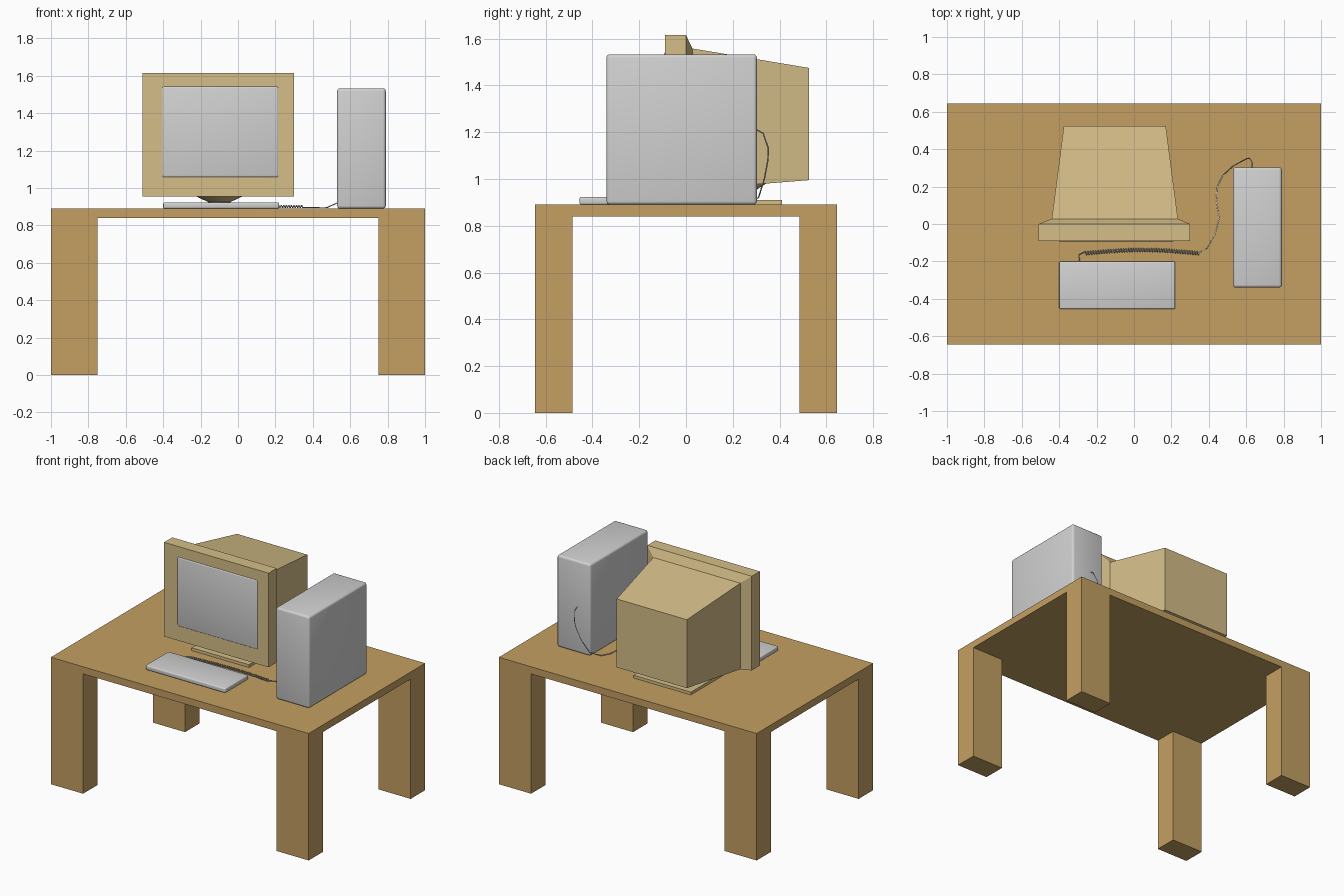
import bpy, bmesh, math
from mathutils import Vector

cube = bpy.data.objects.get("Cube")
if cube:
    bpy.data.objects.remove(cube, do_unlink=True)


def material(name, r, g, b):
    m = bpy.data.materials.new(name)
    m.use_nodes = True
    m.diffuse_color = (r, g, b, 1)
    m.node_tree.nodes["Principled BSDF"].inputs["Base Color"].default_value = (r, g, b, 1)
    return m


wood = material("wood", 0.55, 0.35, 0.122)
beige = material("beige plastic", 0.66, 0.51, 0.246)
grey = material("light grey plastic", 0.64, 0.64, 0.64)


def finish(name, bm, mat, smooth=False):
    bmesh.ops.recalc_face_normals(bm, faces=bm.faces)
    mesh = bpy.data.meshes.new(name)
    bm.to_mesh(mesh)
    bm.free()
    mesh.materials.append(mat)
    for p in mesh.polygons:
        p.use_smooth = smooth
    ob = bpy.data.objects.new(name, mesh)
    bpy.context.collection.objects.link(ob)
    return ob


def box(name, lo, hi, mat, radius=0):
    """Box between two corners; a radius gives soft smooth edges."""
    lo, hi = Vector(lo), Vector(hi)
    bm = bmesh.new()
    bmesh.ops.create_cube(bm, size=1)
    for v in bm.verts:
        v.co = (lo + hi) / 2 + v.co * (hi - lo)
    if radius:
        bmesh.ops.bevel(bm, geom=bm.edges[:], offset=radius, segments=3,
                        profile=0.5, affect='EDGES')
    return finish(name, bm, mat, radius > 0)


def loft(name, rings, mat):
    """Skin closed rings of points and cap both ends."""
    bm = bmesh.new()
    loops = [[bm.verts.new(p) for p in ring] for ring in rings]
    for a, b in zip(loops, loops[1:]):
        for i in range(len(a)):
            j = (i + 1) % len(a)
            bm.faces.new((a[i], a[j], b[j], b[i]))
    bm.faces.new(loops[0])
    bm.faces.new(loops[-1])
    return finish(name, bm, mat)


# Table: a three by three grid thickened, with the corner cells pulled down as legs
bm = bmesh.new()
xs, ys = (-1, -0.75, 0.75, 1), (-0.645, -0.485, 0.485, 0.645)
grid = [[bm.verts.new((x, y, 0.84)) for y in ys] for x in xs]
cells = [bm.faces.new((grid[i][j], grid[i + 1][j], grid[i + 1][j + 1], grid[i][j + 1]))
         for i in range(3) for j in range(3)]
top = bmesh.ops.extrude_face_region(bm, geom=cells, use_keep_orig=True)
for v in top["geom"]:
    if isinstance(v, bmesh.types.BMVert):
        v.co.z = 0.89
corners = [f for f in bm.faces if len({round(v.co.z, 3) for v in f.verts}) == 1
           and f.calc_center_median().z < 0.85
           and abs(f.calc_center_median().x) > 0.8
           and abs(f.calc_center_median().y) > 0.5]
for f in bmesh.ops.extrude_discrete_faces(bm, faces=corners)["faces"]:
    for v in f.verts:
        v.co.z = 0
finish("table", bm, wood)

# Monitor: bezel, chamfer and tapering tube housing as (y, left, right, bottom, top)
sections = [(-0.09, -0.51, 0.30, 0.955, 1.615), (0, -0.51, 0.30, 0.955, 1.615),
            (0.027, -0.44, 0.235, 0.955, 1.558), (0.525, -0.375, 0.17, 0.995, 1.475)]
loft("monitor_housing", [[(a, y, b), (c, y, b), (c, y, d), (a, y, d)]
                         for y, a, c, b, d in sections], beige)
box("monitor_screen", (-0.408, -0.094, 1.055), (0.218, -0.03, 1.545), grey, 0.012)

# Swivel stand: turned foot on a flat base
foot = [(0.17, 0.985), (0.12, 0.953), (0.06, 0.925), (0.05, 0.9)]
loft("monitor_swivel", [[(-0.1 + r * math.cos(t * math.tau / 20),
                          0.18 + r * math.sin(t * math.tau / 20), z) for t in range(20)]
                        for r, z in foot], beige)
box("monitor_base", (-0.325, -0.05, 0.89), (0.12, 0.41, 0.91), beige)

# Computer tower and keyboard
box("computer_tower", (0.53, -0.34, 0.89), (0.79, 0.303, 1.533), grey, 0.015)
box("keyboard", (-0.4, -0.455, 0.89), (0.22, -0.2, 0.923), grey, 0.008)

# Keyboard cable: lead, coiled stretch, then a loose run up the back of the tower
path = [(-0.29, -0.2, 0.9), (-0.295, -0.165, 0.899)]
turns, steps = 45, 6
for i in range(turns * steps):
    t, a = i / (turns * steps), i * math.tau / steps
    path.append((-0.26 + 0.61 * t,
                 -0.157 + 0.018 * math.sin(t * math.pi) + 0.009 * math.cos(a),
                 0.901 + 0.007 * math.sin(a)))
path += [(0.39, -0.13, 0.896), (0.435, -0.05, 0.895), (0.455, 0.03, 0.894),
         (0.44, 0.13, 0.894), (0.445, 0.2, 0.894), (0.475, 0.26, 0.895),
         (0.53, 0.31, 0.92), (0.575, 0.335, 1.0), (0.605, 0.35, 1.08),
         (0.618, 0.352, 1.13), (0.632, 0.33, 1.195), (0.632, 0.3, 1.212)]
curve = bpy.data.curves.new("keyboard_cable", 'CURVE')
curve.dimensions = '3D'
curve.bevel_depth = 0.003
curve.bevel_resolution = 0
curve.use_fill_caps = True
spline = curve.splines.new('POLY')
spline.points.add(len(path) - 1)
for point, co in zip(spline.points, path):
    point.co = (*co, 1)
curve.materials.append(grey)
bpy.context.collection.objects.link(bpy.data.objects.new("keyboard_cable", curve))
